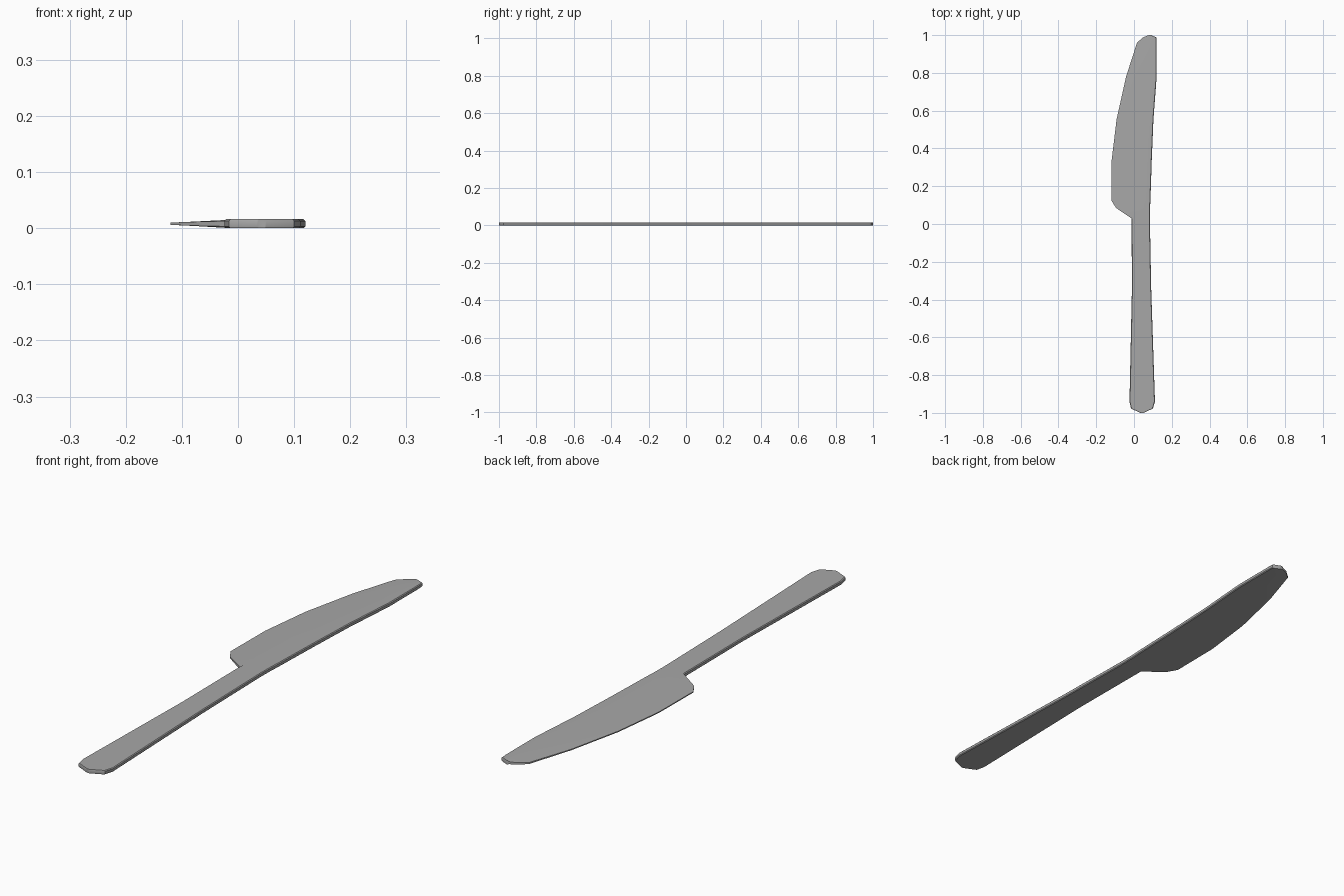
import bpy, bmesh, math

if "Cube" in bpy.data.objects:
    bpy.data.objects.remove(bpy.data.objects["Cube"])

H = 0.008    # half thickness
C = 0.003    # edge chamfer

# stations along the knife: y, left x, right x, half thickness at left edge, width of left bevel
ROWS = [
    # handle
    (-1.0,   0.034,  0.05,  H - C, C),
    (-0.977, -0.016, 0.10,  H - C, C),
    (-0.94,  -0.024, 0.111, H - C, C),
    (-0.34,  -0.011, 0.091, H - C, C),
    (0.03,   -0.013, 0.084, H - C, C),
    # heel and blade
    (0.085,  -0.095, 0.085, 0.003, 0.10),
    (0.125,  -0.12,  0.087, 0.002, 0.14),
    (0.34,   -0.118, 0.094, 0.002, 0.14),
    (0.555,  -0.092, 0.103, 0.002, 0.13),
    (0.78,   -0.042, 0.12,  0.002, 0.11),
    (0.96,   0.016,  0.12,  0.003, 0.07),
    (0.988,  0.048,  0.118, 0.004, 0.04),
    (1.0,    0.078,  0.09,  H - C, C),
]


def section(bm, y, xl, xr, h, a):
    half = [(xl, h), (xl + a, H), (xr - C, H), (xr, H - C)]
    ring = half + [(x, -z) for x, z in reversed(half)]
    return [bm.verts.new((x, y, H + z)) for x, z in ring]


# one continuous loft from handle end to blade tip
bm = bmesh.new()
rings = [section(bm, *r) for r in ROWS]
for r0, r1 in zip(rings, rings[1:]):
    n = len(r0)
    for i in range(n):
        j = (i + 1) % n
        bm.faces.new((r0[i], r0[j], r1[j], r1[i]))
bm.faces.new(rings[0])
bm.faces.new(rings[-1])
bmesh.ops.recalc_face_normals(bm, faces=bm.faces)

mesh = bpy.data.meshes.new("table_knife")
bm.to_mesh(mesh)
bm.free()
knife = bpy.data.objects.new("table_knife", mesh)
bpy.context.collection.objects.link(knife)

# dark steel
steel = bpy.data.materials.new("steel")
steel.diffuse_color = (0.39, 0.39, 0.39, 1)
steel.use_nodes = True
steel.node_tree.nodes["Principled BSDF"].inputs["Base Color"].default_value = steel.diffuse_color
mesh.materials.append(steel)

bpy.context.view_layer.objects.active = knife
knife.select_set(True)
bpy.ops.object.shade_smooth_by_angle(angle=math.radians(25))
